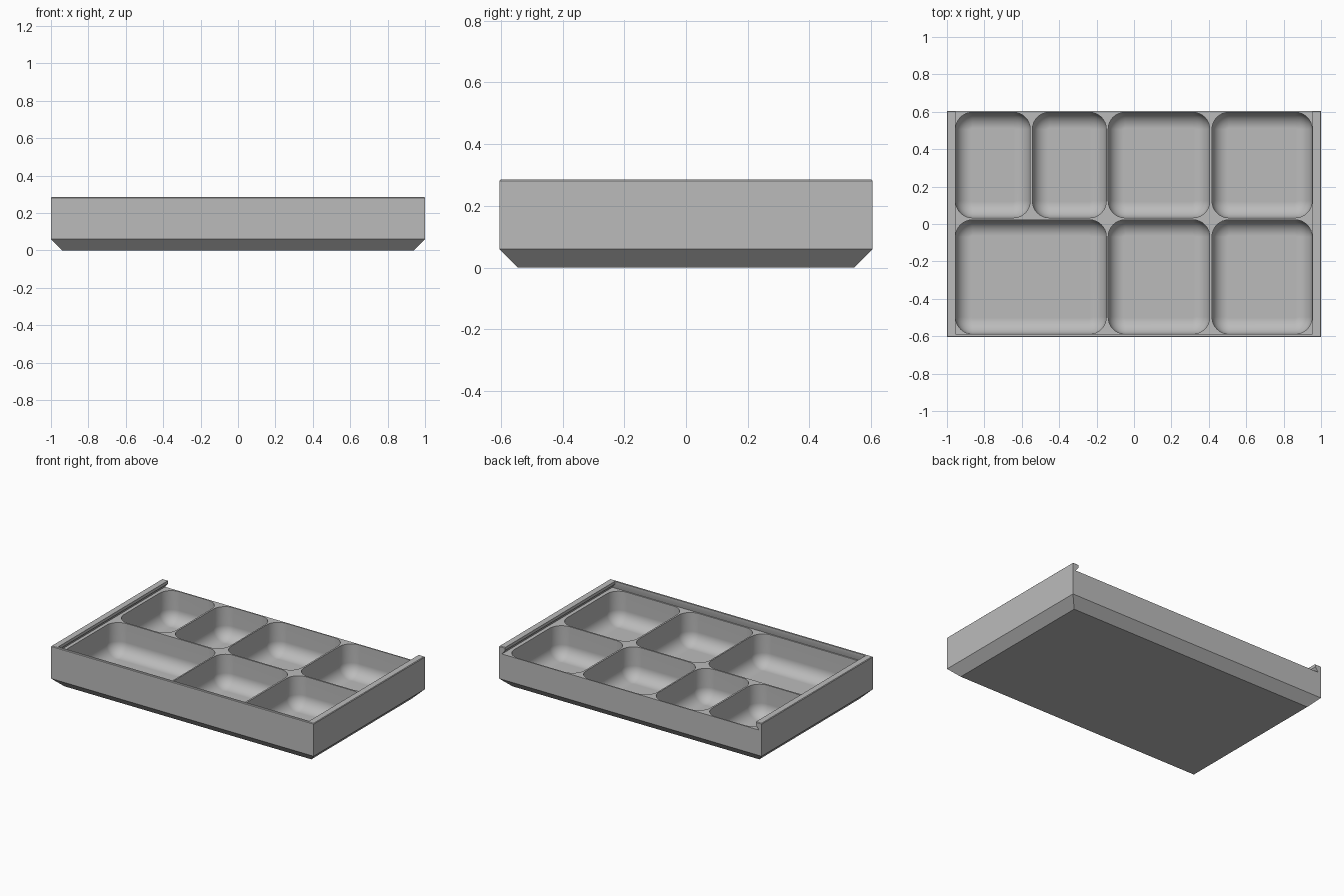
import bpy, bmesh, math

cube = bpy.data.objects.get("Cube")
if cube:
    bpy.data.objects.remove(cube, do_unlink=True)

grey = bpy.data.materials.new("plain grey")
grey.use_nodes = True
grey.diffuse_color = (0.5, 0.5, 0.5, 1)
grey.node_tree.nodes["Principled BSDF"].inputs["Base Color"].default_value = (0.5, 0.5, 0.5, 1)


def rect(x0, x1, y0, y1, z):
    return [(x0, y0, z), (x1, y0, z), (x1, y1, z), (x0, y1, z)]


def rounded_rect(x0, x1, y0, y1, z, r, n=8):
    centres = [(x1 - r, y1 - r), (x0 + r, y1 - r), (x0 + r, y0 + r), (x1 - r, y0 + r)]
    pts = []
    for q, (cx, cy) in enumerate(centres):
        for i in range(n + 1):
            a = math.pi / 2 * (q + i / n)
            pts.append((cx + r * math.cos(a), cy + r * math.sin(a), z))
    return pts


def loft(name, rings):
    """Closed solid through rings listed from bottom to top."""
    bm = bmesh.new()
    loops = [[bm.verts.new(p) for p in ring] for ring in rings]
    n = len(loops[0])
    for low, high in zip(loops, loops[1:]):
        for i in range(n):
            j = (i + 1) % n
            bm.faces.new((low[i], low[j], high[j], high[i]))
    bm.faces.new(loops[0][::-1])
    bm.faces.new(loops[-1])
    bmesh.ops.recalc_face_normals(bm, faces=bm.faces)
    mesh = bpy.data.meshes.new(name)
    bm.to_mesh(mesh)
    bm.free()
    mesh.materials.append(grey)
    obj = bpy.data.objects.new(name, mesh)
    bpy.context.collection.objects.link(obj)
    return obj


def cut(target, cutter):
    cutter.hide_render = True
    mod = target.modifiers.new("cut", "BOOLEAN")
    mod.operation = "DIFFERENCE"
    mod.solver = "EXACT"
    mod.object = cutter
    bpy.ops.object.modifier_apply(modifier=mod.name)
    bpy.data.objects.remove(cutter, do_unlink=True)


# Outer body with a chamfered base and a softened top rim
W, D, H = 1.0, 0.605, 0.285
tray = loft("compartment_tray", [
    rect(-W + i, W - i, -D + i, D - i, z)
    for i, z in ((0.06, 0), (0, 0.06), (0, H - 0.004), (0.004, H))])
bpy.context.view_layer.objects.active = tray
tray.select_set(True)

# Undercut channel for a sliding lid, open at the back
LEDGE = 0.235
cut(tray, loft("lid_channel", [
    rect(-x, x, y, 0.8, z)
    for x, y, z in ((0.978, -0.596, LEDGE), (0.955, -0.589, 0.265), (0.955, -0.589, 0.4))]))


def pocket(x0, x1, y0, y1, floor=0.02, r=0.085, corner=0.09, n=8):
    rings = []
    for i in range(n + 1):
        a = math.pi / 2 * i / n
        inset = r * (1 - math.sin(a))
        rings.append(rounded_rect(x0 + inset, x1 - inset, y0 + inset, y1 - inset,
                                  floor + r * (1 - math.cos(a)), corner - inset))
    rings.append(rounded_rect(x0, x1, y0, y1, LEDGE + 0.015, corner))
    return loft("pocket", rings)


# Compartments: four at the back, three at the front
BACK, FRONT = (0.033, 0.597), (-0.588, 0.022)
rows = {BACK: [(-0.954, -0.555), (-0.543, -0.148), (-0.138, 0.405), (0.417, 0.952)],
        FRONT: [(-0.954, -0.148), (-0.138, 0.405), (0.417, 0.952)]}
for (y0, y1), spans in rows.items():
    for x0, x1 in spans:
        cut(tray, pocket(x0, x1, y0, y1))

# Smooth fillets, crisp edges, flat floors
bpy.ops.object.shade_smooth_by_angle(angle=math.radians(30))
weighted = tray.modifiers.new("weighted normals", "WEIGHTED_NORMAL")
weighted.keep_sharp = True
